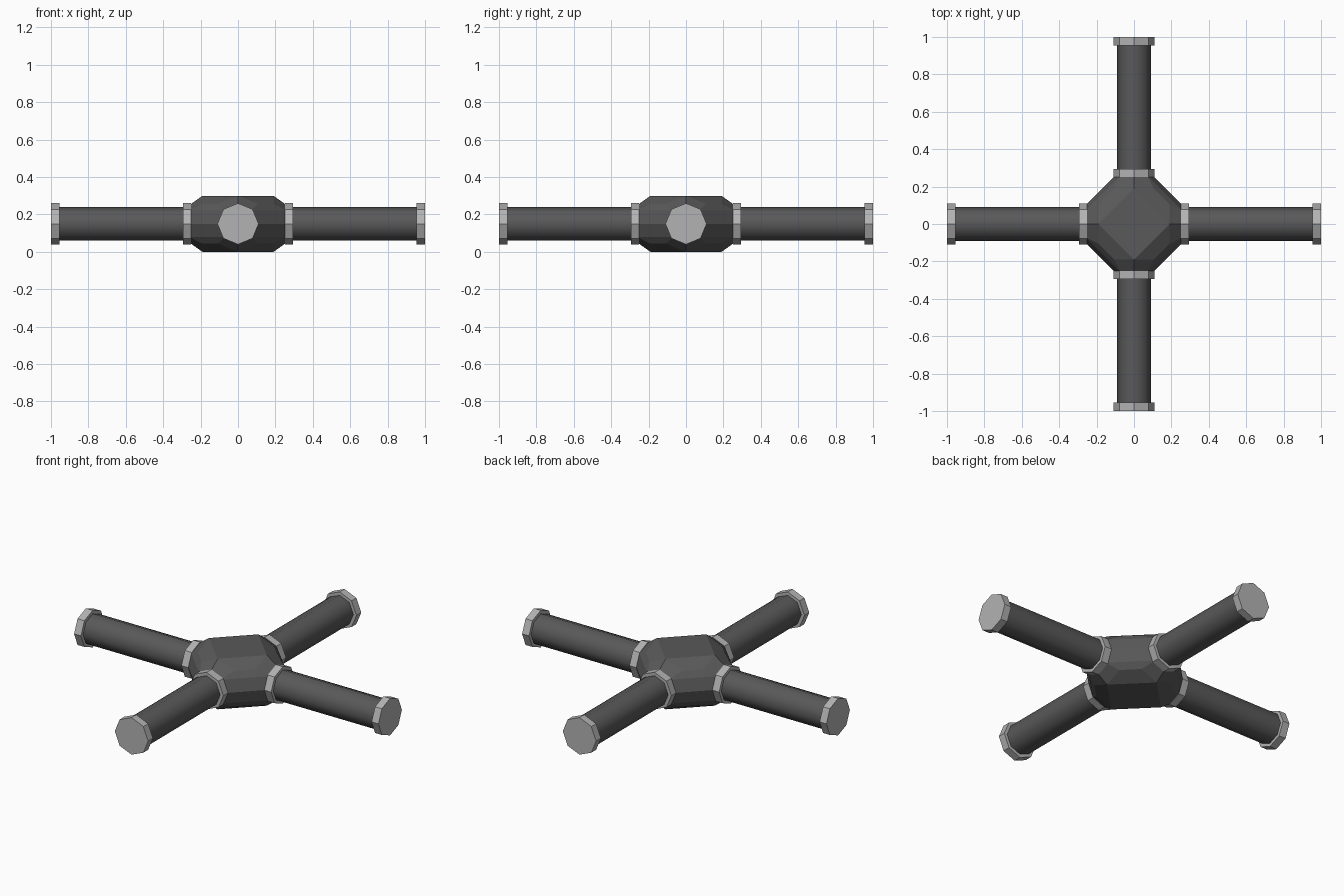
import bpy, bmesh
from math import pi, cos, sin
from mathutils import Matrix

if "Cube" in bpy.data.objects:
    bpy.data.objects.remove(bpy.data.objects["Cube"])

Z = 0.15      # height of the pipe axes
SIDES = 8


def material(name, v):
    m = bpy.data.materials.new(name)
    m.diffuse_color = (v, v, v, 1)
    m.use_nodes = True
    m.node_tree.nodes["Principled BSDF"].inputs["Base Color"].default_value = m.diffuse_color
    return m


dark = material("dark_metal", 0.1)
light = material("light_metal", 0.45)


def finish(bm, name, mat, smooth=False):
    bmesh.ops.recalc_face_normals(bm, faces=bm.faces)
    for f in bm.faces:
        f.smooth = smooth and len(f.verts) == 4
    me = bpy.data.meshes.new(name)
    bm.to_mesh(me)
    bm.free()
    ob = bpy.data.objects.new(name, me)
    ob.data.materials.append(mat)
    bpy.context.collection.objects.link(ob)
    return ob


def tube(name, r, start, end, turn, mat, smooth=False):
    """Eight-sided cylinder along an arm turned about the vertical axis."""
    bm = bmesh.new()
    m = (Matrix.Translation((0, 0, Z)) @ Matrix.Rotation(turn, 4, 'Z')
         @ Matrix.Translation(((start + end) / 2, 0, 0)) @ Matrix.Rotation(pi / 2, 4, 'Y'))
    bmesh.ops.create_cone(bm, cap_ends=True, segments=SIDES, radius1=r,
                          radius2=r, depth=end - start, matrix=m)
    return finish(bm, name, mat, smooth)


# Four arms: pipe, inner collar and end flange
for i, side in enumerate(("right", "back", "left", "front")):
    turn = i * pi / 2
    tube(side + "_pipe", 0.09, 0.24, 0.97, turn, dark, True)
    tube(side + "_collar", 0.11, 0.25, 0.295, turn, light)
    tube(side + "_flange", 0.11, 0.955, 1.0, turn, light)

# Faceted hub wrapped around the wide and narrow rings of each arm
bm = bmesh.new()
for i in range(4):
    rot = Matrix.Rotation(i * pi / 2, 3, 'Z')
    for x, r in ((0.19, 0.15), (0.26, 0.1)):
        for k in range(SIDES):
            a = 2 * pi * k / SIDES
            co = rot @ Matrix.Translation((x, r * cos(a), r * sin(a))).to_translation()
            bm.verts.new((co.x, co.y, co.z + Z))
hull = bmesh.ops.convex_hull(bm, input=bm.verts)
bmesh.ops.delete(bm, geom=[v for v in bm.verts if not v.link_faces], context='VERTS')
finish(bm, "hub", dark)
